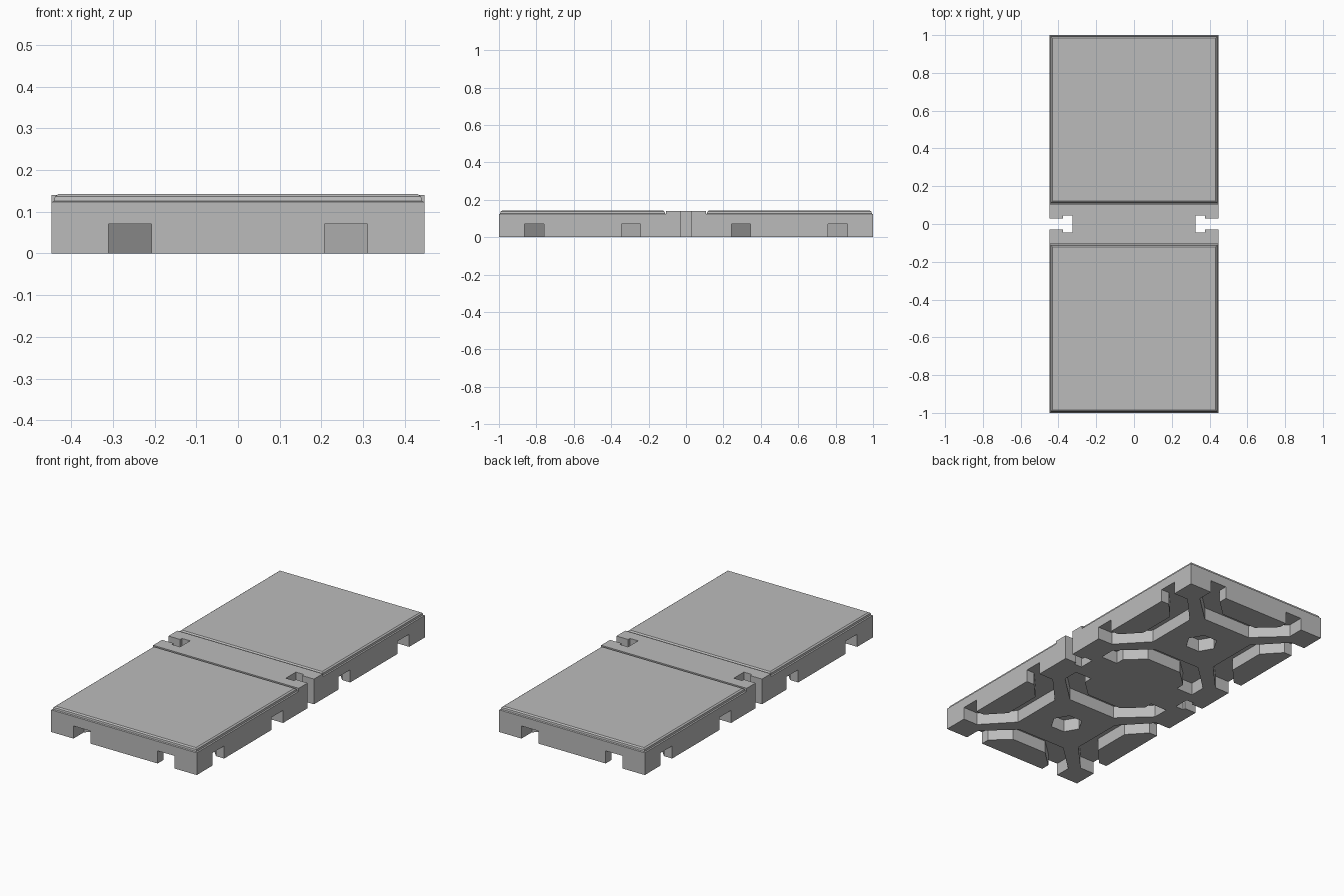
import bpy, bmesh, math
from mathutils import Matrix

cube = bpy.data.objects.get("Cube")
if cube:
    bpy.data.objects.remove(cube, do_unlink=True)

HALF = 0.447       # half width of a tile
TOP = 0.142        # height of the slab
CENTRE = 0.553     # distance of each tile centre from the origin
SLOT = 0.07        # depth of the underside channels

grey = bpy.data.materials.new("plain grey")
grey.use_nodes = True
colour = (0.5, 0.5, 0.5, 1)
grey.diffuse_color = colour
grey.node_tree.nodes["Principled BSDF"].inputs["Base Color"].default_value = colour


def loft(name, rings):
    """Closed solid through matching rings of points, bottom to top."""
    bm = bmesh.new()
    loops = [[bm.verts.new(p) for p in ring] for ring in rings]
    n = len(loops[0])
    for low, high in zip(loops, loops[1:]):
        for i in range(n):
            j = (i + 1) % n
            bm.faces.new((low[i], low[j], high[j], high[i]))
    bm.faces.new(loops[0][::-1])
    bm.faces.new(loops[-1])
    bmesh.ops.recalc_face_normals(bm, faces=bm.faces)
    mesh = bpy.data.meshes.new(name)
    bm.to_mesh(mesh)
    bm.free()
    mesh.materials.append(grey)
    obj = bpy.data.objects.new(name, mesh)
    bpy.context.collection.objects.link(obj)
    return obj


def prism(name, outline, z0, z1):
    return loft(name, [[(x, y, z) for x, y in outline] for z in (z0, z1)])


def rectangle(inset, z, yc):
    h = HALF - inset
    return [(sx * h, yc + sy * h, z)
            for sx, sy in ((-1, -1), (1, -1), (1, 1), (-1, 1))]


def mirrored(half):
    return half + [(-x, y) for x, y in reversed(half)]


# Arched channel that enters and leaves through the same side
outer = [(0.31, -0.02), (0.31, 0.09), (0.15, 0.24)]
inner = [(-0.11, 0.14), (-0.207, 0.05), (-0.207, -0.02)]
channel = outer + [(-x, y) for x, y in reversed(outer)]
channel += [(x, y) for x, y in reversed(inner)] + [(-x, y) for x, y in inner]


def cut(target, cutters):
    """Subtract the cutters, then remove them."""
    bpy.context.view_layer.objects.active = target
    for cutter in cutters:
        cutter.hide_render = True
        mod = target.modifiers.new("cut", "BOOLEAN")
        mod.operation = "DIFFERENCE"
        mod.solver = "EXACT"
        mod.object = cutter
        bpy.ops.object.modifier_apply(modifier=mod.name)
        bpy.data.objects.remove(cutter, do_unlink=True)


def make_tile(name, yc):
    # Slab with a slightly rounded top rim
    profile = ((0, 0), (0, 0.123), (0.006, 0.126), (0.008, 0.136), (0.016, TOP))
    tile = loft(name, [rectangle(inset, z, yc) for inset, z in profile])
    cutters = []
    for k in range(4):
        c = prism("channel_cutter", [(x, y - HALF) for x, y in channel], -0.05, SLOT)
        c.data.transform(Matrix.Translation((0, yc, 0)) @ Matrix.Rotation(k * math.pi / 2, 4, "Z"))
        cutters.append(c)
    # Six-sided socket in the middle of the underside
    hexagon = [(0.085 * math.cos(a), yc + 0.085 * math.sin(a))
               for a in (i * math.pi / 3 for i in range(6))]
    cutters.append(prism("socket_cutter", hexagon, -0.05, SLOT))
    cut(tile, cutters)
    return tile


make_tile("front_tile", -CENTRE)
make_tile("back_tile", CENTRE)

# Connecting bar with a T-shaped clip slot at each end
edge = CENTRE - HALF
side = [(HALF, -edge), (HALF, -0.028), (0.375, -0.028), (0.375, -0.044), (0.325, -0.044)]
right = side + [(x, -y) for x, y in reversed(side)]
prism("connecting_bar", mirrored(right), 0, TOP - 0.002)
